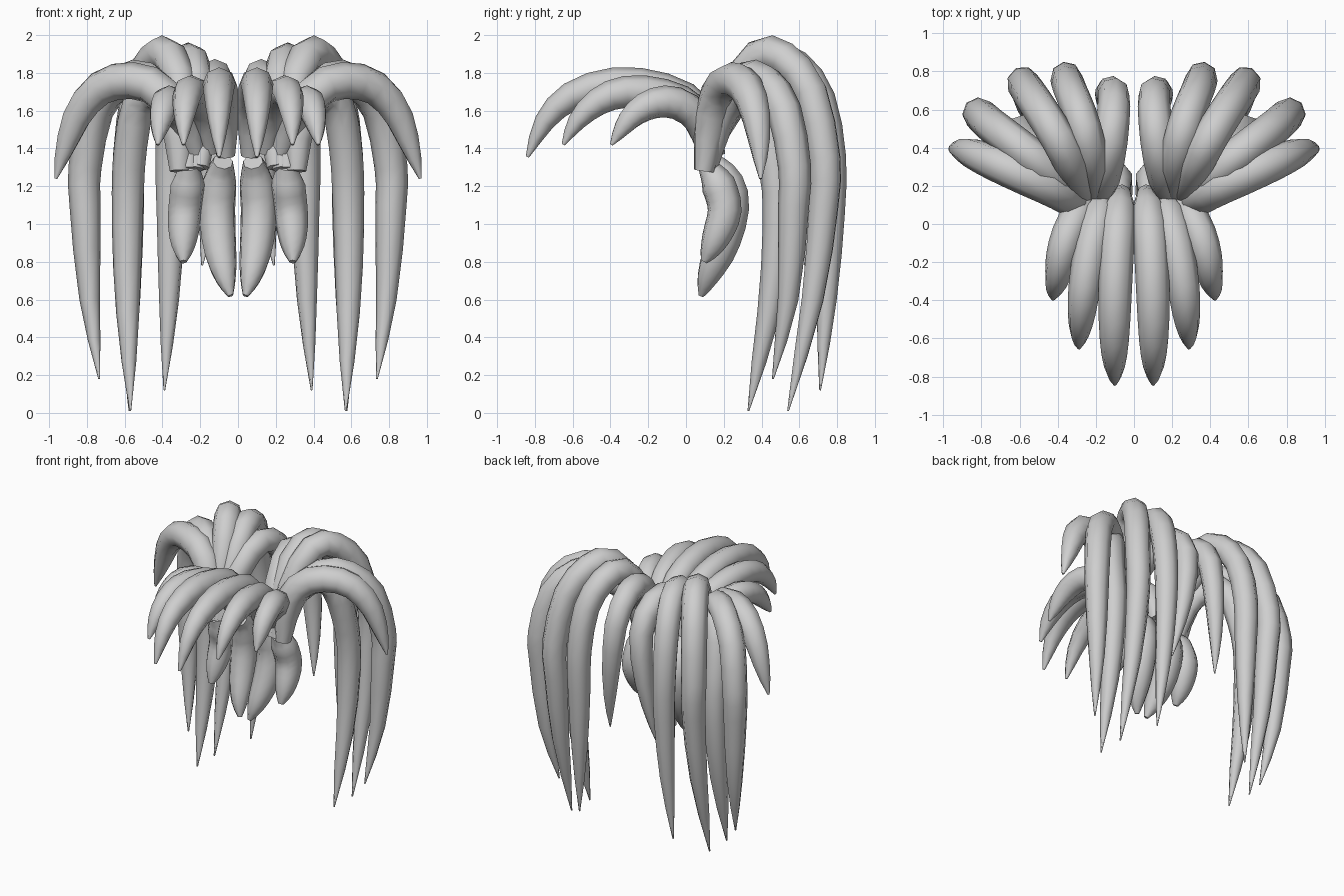
import bpy, bmesh, math
from mathutils import Vector

mat = bpy.data.materials.new("light grey")
mat.diffuse_color = (0.62, 0.62, 0.62, 1)
SIDES = 8


def spline(pts, t):
    """Catmull-Rom point at t in 0..1"""
    n = len(pts) - 1
    i = min(int(t * n), n - 1)
    u = t * n - i
    b, c = pts[i], pts[i + 1]
    a = pts[i - 1] if i > 0 else 2 * b - c
    d = pts[i + 2] if i + 2 <= n else 2 * c - b
    return 0.5 * (2 * b + (c - a) * u + (2 * a - 5 * b + 4 * c - d) * u ** 2
                  + (3 * b - a - 3 * c + d) * u ** 3)


def strand(name, pts, radius, power, tip=0.05, rings=12):
    """Tapered tube along a path, built for both sides"""
    for side, label in ((1, "right"), (-1, "left")):
        path = [Vector((x * side, y, z)) for x, y, z in pts]
        centres = [spline(path, k / rings) for k in range(rings + 1)]
        # arc length fraction at each ring
        dist = [0.0]
        for p, q in zip(centres, centres[1:]):
            dist.append(dist[-1] + (q - p).length)
        flat = path[len(path) // 2] - path[0]
        across = Vector((-flat.y, flat.x, 0)).normalized()
        bm = bmesh.new()
        loops = []
        for k, c in enumerate(centres):
            t = dist[k] / dist[-1]
            tan = (centres[min(k + 1, rings)] - centres[max(k - 1, 0)]).normalized()
            s = (across - tan * across.dot(tan)).normalized()
            n = tan.cross(s)
            r = radius * min(0.54 + 2.2 * t, 1) * (1 - (1 - tip) * t ** power)
            loops.append([bm.verts.new(c + r * (s * math.cos(a) + n * math.sin(a)))
                          for a in (2 * math.pi * j / SIDES for j in range(SIDES))])
        for lo, hi in zip(loops, loops[1:]):
            for j in range(SIDES):
                m = (j + 1) % SIDES
                bm.faces.new((lo[j], lo[m], hi[m], hi[j]))
        bm.faces.new(loops[0][::-1])
        bm.faces.new(loops[-1])
        bmesh.ops.recalc_face_normals(bm, faces=bm.faces)
        me = bpy.data.meshes.new(name)
        bm.to_mesh(me)
        bm.free()
        me.materials.append(mat)
        ob = bpy.data.objects.new(f"{name}_{label}", me)
        bpy.context.collection.objects.link(ob)
        bpy.ops.object.select_all(action='DESELECT')
        ob.select_set(True)
        bpy.context.view_layer.objects.active = ob
        bpy.ops.object.shade_smooth_by_angle(angle=math.radians(50))


# fringe arching forward
strand("fringe_inner", [(.065, .16, 1.36), (.075, .08, 1.59), (.09, -.12, 1.71), (.1, -.38, 1.742),
                        (.103, -.61, 1.675), (.103, -.75, 1.54), (.1, -.84, 1.355)], .091, 5, .1)
strand("fringe_middle", [(.15, .14, 1.38), (.18, .05, 1.59), (.225, -.12, 1.68), (.258, -.32, 1.7),
                         (.275, -.47, 1.645), (.285, -.58, 1.54), (.288, -.65, 1.42)], .09, 5, .1)
strand("fringe_outer", [(.22, .12, 1.36), (.28, .07, 1.55), (.345, -.05, 1.64), (.38, -.17, 1.64),
                        (.4, -.27, 1.585), (.415, -.335, 1.51), (.425, -.395, 1.42)], .088, 5, .1)

# short locks hanging at the neck
strand("neck_inner", [(.08, .13, 1.33), (.095, .2, 1.25), (.11, .24, 1.1), (.1, .195, .9),
                      (.07, .12, .73), (.04, .08, .62)], .1, 5, .15)
strand("neck_outer", [(.26, .11, 1.31), (.265, .17, 1.21), (.28, .205, 1.07), (.29, .155, .92),
                      (.29, .095, .8)], .093, 5, .2)

# long strands rising, then falling down the back
strand("back_inner", [(.2, .1, 1.3), (.17, .2, 1.58), (.13, .38, 1.77), (.11, .55, 1.755),
                      (.105, .68, 1.6), (.13, .7, 1.3), (.165, .67, 1), (.19, .63, .78)], .09, 4)
strand("back_middle", [(.23, .1, 1.29), (.21, .22, 1.63), (.24, .42, 1.86), (.285, .58, 1.835),
                       (.335, .705, 1.66), (.355, .765, 1.35), (.355, .765, 1.05), (.365, .745, .6),
                       (.39, .71, .12)], .09, 4.2, .05, 16)
strand("back_outer", [(.26, .1, 1.29), (.275, .2, 1.63), (.36, .38, 1.885), (.44, .52, 1.875),
                      (.53, .66, 1.7), (.58, .735, 1.35), (.575, .73, 1.1), (.575, .67, .6),
                      (.575, .54, .01)], .093, 4.2, .05, 16)
strand("side_upper", [(.29, .1, 1.29), (.33, .18, 1.6), (.48, .31, 1.765), (.62, .42, 1.75),
                      (.75, .52, 1.6), (.81, .575, 1.3), (.81, .57, 1.1), (.785, .54, .6),
                      (.735, .46, .18)], .094, 4.2, .05, 16)
strand("side_under", [(.28, .12, 1.3), (.33, .19, 1.55), (.42, .29, 1.68), (.52, .38, 1.64),
                      (.57, .45, 1.4), (.585, .49, 1.1), (.585, .45, .6), (.57, .33, .01)],
       .089, 4.2, .05, 16)
# short outermost side lock
strand("side_outer", [(.31, .095, 1.28), (.325, .135, 1.55), (.42, .185, 1.71), (.57, .25, 1.76),
                      (.72, .315, 1.725), (.835, .365, 1.6), (.91, .39, 1.42), (.965, .395, 1.24)],
       .1, 5, .08)
